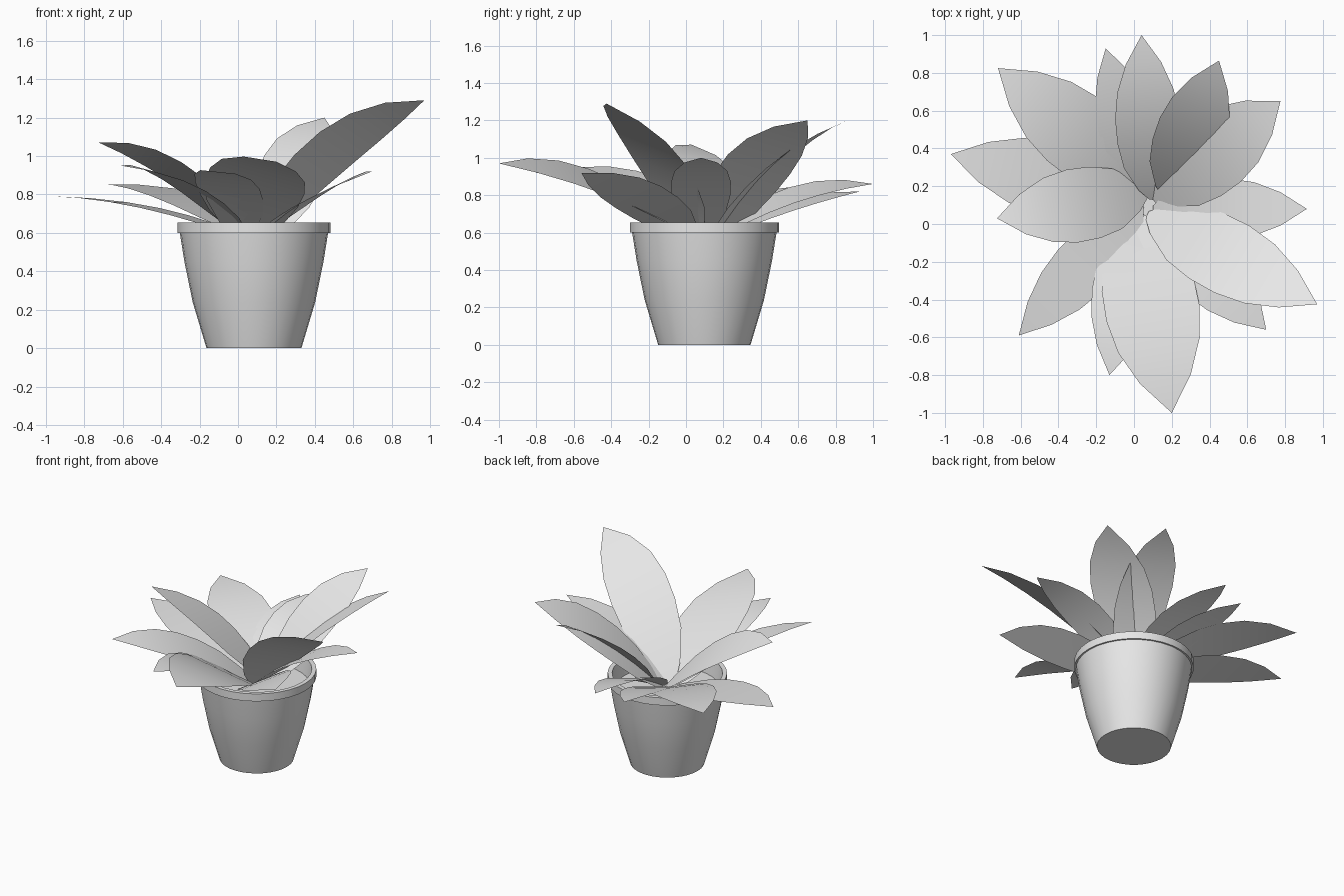
import bpy, bmesh, math
from mathutils import Vector

cube = bpy.data.objects.get("Cube")
if cube:
    bpy.data.objects.remove(cube, do_unlink=True)

grey = bpy.data.materials.new("light_grey")
grey.use_nodes = True
grey.diffuse_color = (0.8, 0.8, 0.8, 1)
grey.node_tree.nodes["Principled BSDF"].inputs["Base Color"].default_value = (0.8, 0.8, 0.8, 1)

CENTRE = Vector((0.083, 0.098, 0))


def finish(name, bm, angle):
    mesh = bpy.data.meshes.new(name)
    bm.to_mesh(mesh)
    bm.free()
    mesh.materials.append(grey)
    obj = bpy.data.objects.new(name, mesh)
    bpy.context.collection.objects.link(obj)
    bpy.ops.object.select_all(action="DESELECT")
    obj.select_set(True)
    bpy.context.view_layer.objects.active = obj
    bpy.ops.object.shade_smooth_by_angle(angle=math.radians(angle))
    return obj


def lathe(name, profile, sides=32):
    """Spin a (radius, height) profile around the pot axis, closing both ends."""
    bm = bmesh.new()
    rings = []
    for r, z in profile:
        rings.append([bm.verts.new(CENTRE + Vector((r * math.cos(a), r * math.sin(a), z)))
                      for a in (2 * math.pi * i / sides for i in range(sides))])
    for low, high in zip(rings, rings[1:]):
        for i in range(sides):
            j = (i + 1) % sides
            bm.faces.new((low[i], low[j], high[j], high[i]))
    bm.faces.new(rings[0][::-1])
    bm.faces.new(rings[-1])
    return finish(name, bm, 35)


# Pot with a stepped rim, hollow down to the soil
lathe("pot", [(0.247, 0), (0.319, 0.24), (0.362, 0.45), (0.386, 0.60), (0.398, 0.60),
              (0.398, 0.655), (0.368, 0.655), (0.352, 0.54)])

# Blade outline: (position along the leaf, share of half width)
OUTLINE = [(0, 0.1), (0.06, 0.42), (0.2, 0.83), (0.35, 0.98), (0.5, 1),
           (0.66, 0.88), (0.83, 0.55), (1, 0)]


def leaf(name, tip, base, half_width, arch, roll):
    """Curved blade; a positive roll lifts the edge on the leaf's left."""
    start, end = Vector((*base, 0.57)), Vector(tip)
    flat = Vector((end.x - start.x, end.y - start.y, 0)).normalized()
    side = Vector((-flat.y, flat.x, roll)) * half_width
    bm = bmesh.new()
    rows = []
    for t, share in OUTLINE:
        mid = start.lerp(end, t)
        mid.z += arch * 4 * t * (1 - t)
        if share == 0:
            rows.append([bm.verts.new(mid)] * 2)
        else:
            rows.append([bm.verts.new(mid + side * share), bm.verts.new(mid - side * share)])
    for a, b in zip(rows, rows[1:]):
        bm.faces.new(list(dict.fromkeys([a[0], a[1], b[1], b[0]])))
    return finish(name, bm, 60)


# Leaves: name, tip, base, half width, arch, roll
LEAVES = [
    ("back_leaf", (0.04, 1.0, 0.86), (0.1, 0.13), 0.17, 0.085, 0.25),
    ("back_low_leaf", (-0.15, 0.93, 0.82), (0.06, 0.14), 0.15, 0.045, 0.15),
    ("back_right_leaf", (-0.72, 0.825, 0.85), (0.07, 0.18), 0.215, 0.085, 0.0),
    ("right_low_leaf", (-0.97, 0.37, 0.79), (0.05, 0.12), 0.2, 0.05, 0.0),
    ("right_upper_leaf", (-0.725, 0.03, 1.07), (0.07, 0.16), 0.195, 0.1, 0.25),
    ("front_right_leaf", (-0.61, -0.59, 0.95), (0.04, 0.1), 0.16, 0.09, -0.2),
    ("front_low_leaf", (-0.13, -0.80, 0.92), (0.02, 0.05), 0.17, 0.1, -0.1),
    ("front_leaf", (0.20, -1.0, 0.97), (0.0, 0.06), 0.25, 0.1, -0.28),
    ("front_left_low_leaf", (0.70, -0.56, 0.92), (0.1, 0.05), 0.17, 0.045, 0.35),
    ("front_left_leaf", (0.97, -0.425, 1.29), (0.07, 0.05), 0.2, 0.12, -0.38),
    ("left_leaf", (0.915, 0.08, 1.0), (0.1, 0.08), 0.16, 0.085, 0.0),
    ("back_left_leaf", (0.775, 0.65, 1.2), (0.1, 0.13), 0.21, 0.08, -0.25),
    ("back_upper_leaf", (0.45, 0.865, 1.2), (0.17, 0.13), 0.185, 0.09, 0.15),
]
for entry in LEAVES:
    leaf(*entry)
